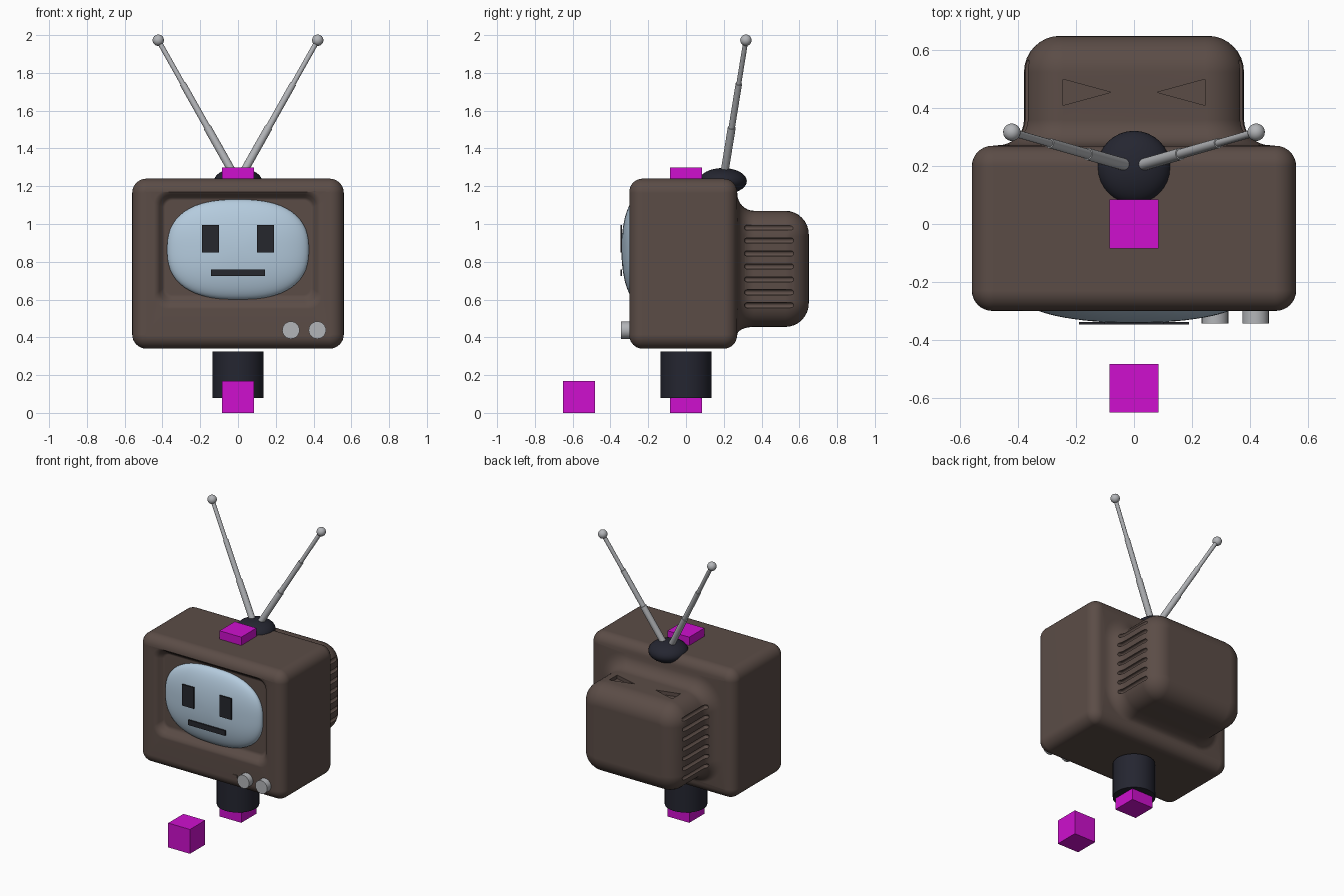
import bpy, bmesh
from math import sin, cos, pi, radians
from mathutils import Vector, Matrix

if "Cube" in bpy.data.objects:
    bpy.data.objects.remove(bpy.data.objects["Cube"], do_unlink=True)


def material(name, rgb):
    m = bpy.data.materials.new(name)
    m.use_nodes = True
    m.diffuse_color = (*rgb, 1)
    m.node_tree.nodes["Principled BSDF"].inputs["Base Color"].default_value = (*rgb, 1)
    return m


BROWN = material("brown casing", (0.105, 0.073, 0.062))
GLASS = material("pale blue screen", (0.46, 0.60, 0.73))
METAL = material("grey metal", (0.45, 0.46, 0.48))
DARK = material("dark navy", (0.018, 0.019, 0.030))
INK = material("black face", (0.019, 0.020, 0.026))
PINK = material("magenta", (0.62, 0.005, 0.62))


def finish(name, bm, mat, smooth=True):
    bmesh.ops.recalc_face_normals(bm, faces=bm.faces)
    me = bpy.data.meshes.new(name)
    bm.to_mesh(me)
    bm.free()
    me.materials.append(mat)
    ob = bpy.data.objects.new(name, me)
    bpy.context.collection.objects.link(ob)
    if smooth:
        smooth_object(ob)
    return ob


def select(ob):
    bpy.ops.object.select_all(action="DESELECT")
    ob.select_set(True)
    bpy.context.view_layer.objects.active = ob


def smooth_object(ob):
    select(ob)
    bpy.ops.object.shade_smooth_by_angle(angle=radians(35))


def add_box(bm, centre, size, bevel=0):
    mat = Matrix.Translation(centre) @ Matrix.Diagonal((*size, 1))
    verts = bmesh.ops.create_cube(bm, size=1, matrix=mat)["verts"]
    if bevel:
        edges = list({e for v in verts for e in v.link_edges})
        bmesh.ops.bevel(bm, geom=edges, offset=bevel, segments=3, profile=0.5, affect="EDGES")


def box(name, centre, size, mat):
    bm = bmesh.new()
    add_box(bm, centre, size)
    return finish(name, bm, mat, False)


def add_rod(bm, a, b, r1, r2, sides=24):
    a, b = Vector(a), Vector(b)
    rot = (b - a).to_track_quat("Z", "Y").to_matrix().to_4x4()
    bmesh.ops.create_cone(bm, cap_ends=True, segments=sides, radius1=r1, radius2=r2,
                          depth=(b - a).length, matrix=Matrix.Translation((a + b) / 2) @ rot)


def rod(name, a, b, r, mat, sides=40):
    bm = bmesh.new()
    add_rod(bm, a, b, r, r, sides)
    return finish(name, bm, mat)


def ball(name, centre, radii, mat):
    bm = bmesh.new()
    bmesh.ops.create_uvsphere(bm, u_segments=32, v_segments=20, radius=1,
                              matrix=Matrix.Translation(centre) @ Matrix.Diagonal((*radii, 1)))
    return finish(name, bm, mat)


# Casing: rounded rectangles lofted from the screen recess to the rear housing
def ring(bm, y, half, low, high, r, n=8):
    verts = []
    for k, (sx, z) in enumerate([(1, high), (-1, high), (-1, low), (1, low)]):
        cx = sx * (half - r)
        cz = z - r if z == high else z + r
        for i in range(n + 1):
            a = (k + i / n) * pi / 2
            verts.append(bm.verts.new((cx + r * cos(a), y, cz + r * sin(a))))
    return verts


QUARTER = [i / 8 * pi / 2 for i in range(9)]
rings = [(-0.255, 0.385, 0.625, 1.125, 0.04), (-0.262, 0.40, 0.605, 1.14, 0.05),
         (-0.285, 0.415, 0.585, 1.155, 0.06), (-0.297, 0.43, 0.565, 1.17, 0.07),
         (-0.30, 0.445, 0.55, 1.175, 0.07)]
for a in reversed(QUARTER):      # front rim
    d = 0.07 * (1 - cos(a))
    rings.append((-0.23 - 0.07 * sin(a), 0.56 - d, 0.34 + d, 1.24 - d, 0.075 - d))
for a in QUARTER:                # back rim
    d = 0.07 * (1 - cos(a))
    rings.append((0.20 + 0.07 * sin(a), 0.56 - d, 0.34 + d, 1.24 - d, 0.075 - d))
for a in QUARTER:                # flare into the rear housing
    d = 1 - sin(a)
    rings.append((0.36 - 0.088 * cos(a), 0.38 + 0.09 * d, 0.455 - 0.04 * d,
                  1.07 + 0.09 * d, 0.135 + 0.06 * d))
for a in QUARTER:                # rear corners
    d = 0.125 * (1 - cos(a))
    rings.append((0.525 + 0.125 * sin(a), 0.38 - d, 0.455 + d, 1.07 - d, 0.135 - d))

bm = bmesh.new()
loops = [ring(bm, *r) for r in rings]
for p, q in zip(loops, loops[1:]):
    for i in range(len(p)):
        j = (i + 1) % len(p)
        bm.faces.new((p[i], p[j], q[j], q[i]))
bm.faces.new(loops[0])
bm.faces.new(loops[-1])
casing = finish("casing", bm, BROWN, False)

# Vent cutters: side slots and a shallow top recess with tapered grooves
bm = bmesh.new()
for side in (-1, 1):
    for i in range(7):
        add_box(bm, (side * 0.41, 0.44, 0.57 + 0.0685 * i), (0.10, 0.26, 0.027), 0.012)
    bottom, top = [[bm.verts.new((side * x, y, z)) for x, y in
                    ((0.245, 0.41), (0.245, 0.50), (0.08, 0.455))] for z in (1.045, 1.10)]
    bm.faces.new(bottom)
    bm.faces.new(top)
    for i in range(3):
        j = (i + 1) % 3
        bm.faces.new((bottom[i], bottom[j], top[j], top[i]))
cutter = finish("vent_cutter", bm, BROWN, False)
cutter.hide_render = True
select(casing)
mod = casing.modifiers.new("vents", "BOOLEAN")
mod.operation, mod.solver, mod.object = "DIFFERENCE", "EXACT", cutter
bpy.ops.object.modifier_apply(modifier=mod.name)
bpy.data.objects.remove(cutter, do_unlink=True)
smooth_object(casing)
casing.modifiers.new("even_shading", "WEIGHTED_NORMAL").keep_sharp = True

# Screen: bulging squarish oval
bm = bmesh.new()
bmesh.ops.create_uvsphere(bm, u_segments=64, v_segments=32, radius=1)
for v in bm.verts:
    x, z, h = v.co
    flat = (x * x + z * z) ** 0.5
    power = (abs(x) ** 2.5 + abs(z) ** 2.5) ** 0.4
    k = flat / power if power > 1e-6 else 1
    v.co = (0.375 * x * k, -0.262 - 0.08 * h, 0.865 + 0.265 * z * k)
finish("screen", bm, GLASS)

# Face plates
for side, label in ((1, "left"), (-1, "right")):
    box(label + "_eye", (side * 0.145, -0.343, 0.922), (0.09, 0.009, 0.148), INK)
box("mouth", (0, -0.343, 0.742), (0.285, 0.009, 0.036), INK)

# Front controls
for i, x in enumerate((0.28, 0.42)):
    rod("knob_%d" % (i + 1), (x, -0.27, 0.438), (x, -0.343, 0.438), 0.046, METAL, 24)
box("indicator", (0.19, -0.30, 0.438), (0.033, 0.008, 0.018), BROWN)

# Neck and antenna foot
rod("neck", (0, 0, 0.08), (0, 0, 0.325), 0.135, DARK)
ball("antenna_foot", (0, 0.195, 1.227), (0.127, 0.127, 0.069), DARK)

# Telescopic antennae
for side, label in ((1, "left"), (-1, "right")):
    start, end = Vector((side * 0.015, 0.20, 1.25)), Vector((side * 0.422, 0.317, 1.973))
    bm = bmesh.new()
    for t0, t1, r in ((0, 0.36, 0.021), (0.34, 0.68, 0.017), (0.66, 1, 0.013)):
        add_rod(bm, start.lerp(end, t0), start.lerp(end, t1), r, r)
    finish(label + "_antenna", bm, METAL)
    ball(label + "_antenna_tip", end, (0.03, 0.03, 0.03), METAL)

# Magenta blocks
for name, y, z in (("top_block", 0, 1.213), ("bottom_block", 0, 0.085), ("front_block", -0.567, 0.085)):
    box(name, (0, y, z), (0.168, 0.168, 0.17), PINK)
